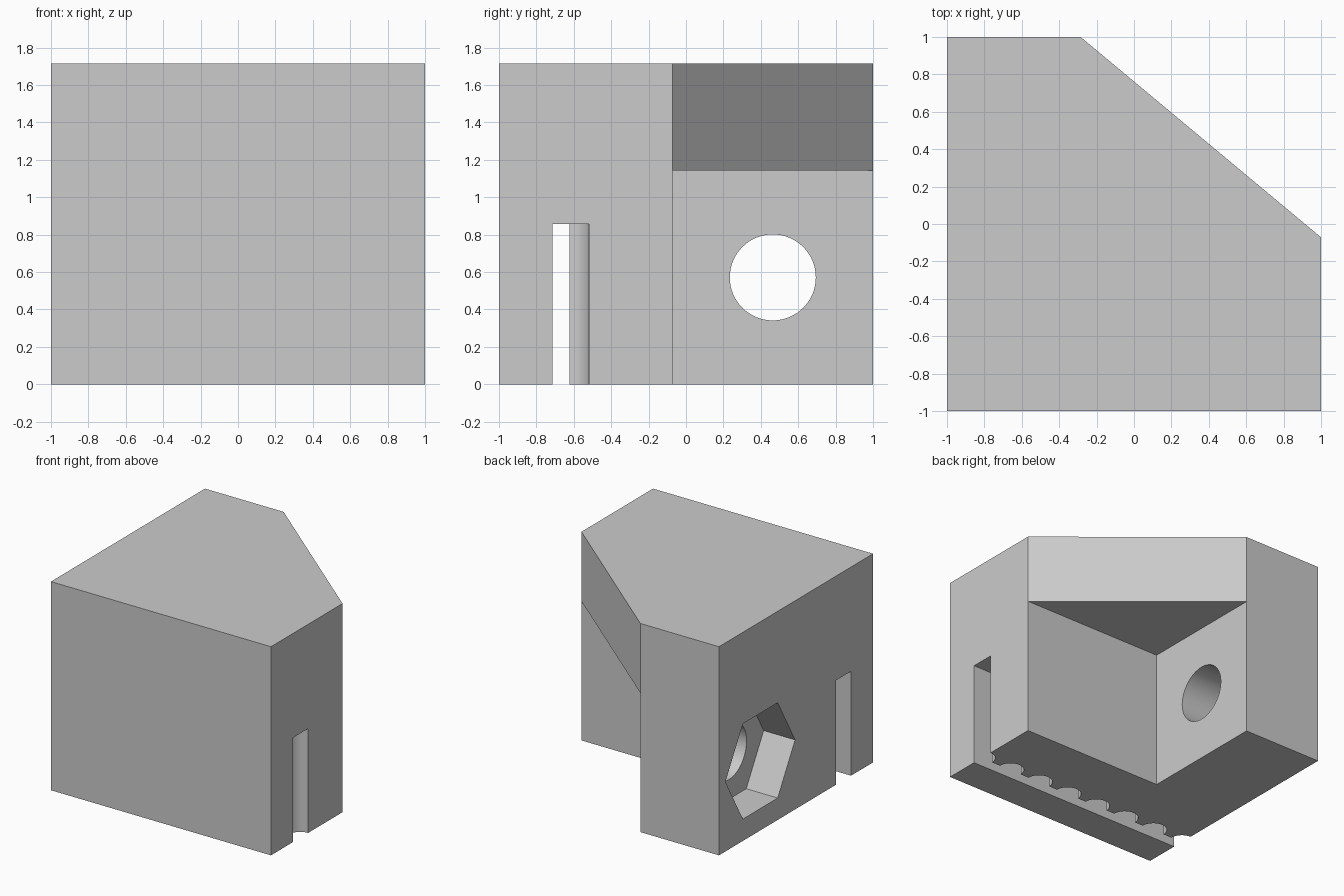
import bpy, bmesh
from math import cos, sin, pi, radians
from mathutils import Vector

if "Cube" in bpy.data.objects:
    bpy.data.objects.remove(bpy.data.objects["Cube"], do_unlink=True)

MM = 1 / 7                      # the block is 14 mm wide
TOP, LEDGE = 12 * MM, 8 * MM    # full height, underside of the sloped corner
NX, NY = -2 * MM, -0.5 * MM     # inner corner of the notch

grey = bpy.data.materials.new("grey plastic")
grey.use_nodes = True
grey.diffuse_color = (0.6, 0.6, 0.6, 1)
grey.node_tree.nodes["Principled BSDF"].inputs["Base Color"].default_value = (0.6, 0.6, 0.6, 1)


def add_object(name, bm):
    bmesh.ops.recalc_face_normals(bm, faces=bm.faces)
    mesh = bpy.data.meshes.new(name)
    bm.to_mesh(mesh)
    bm.free()
    mesh.materials.append(grey)
    obj = bpy.data.objects.new(name, mesh)
    bpy.context.collection.objects.link(obj)
    return obj


def prism(name, points, depth):
    """Extrude a closed outline along a vector."""
    bm = bmesh.new()
    face = bm.faces.new([bm.verts.new(p) for p in points])
    new = bmesh.ops.extrude_face_region(bm, geom=[face], use_keep_orig=True)
    moved = [g for g in new["geom"] if isinstance(g, bmesh.types.BMVert)]
    bmesh.ops.translate(bm, verts=moved, vec=Vector(depth))
    return add_object(name, bm)


def disc(x, y, z, radius, sides):
    return [(x, y + radius * cos(2 * pi * i / sides), z + radius * sin(2 * pi * i / sides))
            for i in range(sides)]


# Block: L-shaped below the ledge, bevelled corner above it
outline = [(-1, -1), (1, -1), (1, NY), (NX, NY), (NX, 1), (-1, 1)]
bm = bmesh.new()
low, mid, high = ([bm.verts.new((x, y, z)) for x, y in outline] for z in (0, LEDGE, TOP))
bm.faces.new(low)
for i in range(6):
    j = (i + 1) % 6
    bm.faces.new((low[i], low[j], mid[j], mid[i]))
bm.faces.new(mid[2:5])          # underside of the bevelled corner
bm.verts.remove(high.pop(3))    # the upper outline skips the notch corner
mid.pop(3)
for i in range(5):
    j = (i + 1) % 5
    bm.faces.new((mid[i], mid[j], high[j], high[i]))
bm.faces.new(high)
bmesh.ops.recalc_face_normals(bm, faces=bm.faces)
bmesh.ops.dissolve_limit(bm, angle_limit=radians(1), verts=bm.verts, edges=bm.edges)
block = add_object("belt_clamp_block", bm)

# Belt slot: straight on the front side, round tooth grooves on the back side
SLOT_FRONT, SLOT_BACK, GROOVE = -0.714, -0.622, 0.104
slot = [(-1.15, SLOT_FRONT, -0.1), (1.15, SLOT_FRONT, -0.1)]
for k in range(8):
    centre = 1 - 2 * k * MM
    for i in range(17):
        a = pi * i / 16
        slot.append((centre + GROOVE * cos(a), SLOT_BACK + GROOVE * sin(a), -0.1))
belt_slot = prism("belt_slot_cutter", slot, (0, 0, 0.1 + 6 * MM))

# Screw hole and hexagonal nut recess
HY, HZ = 0.464, 4 * MM
nut_recess = prism("nut_recess_cutter", disc(-1.1, HY, HZ, 0.452, 6), (0.1 + 2 * MM, 0, 0))
screw_hole = prism("screw_hole_cutter", disc(-0.85, HY, HZ, 0.23, 64), (0.75, 0, 0))

# Cut the block and bake the result
cutters = [belt_slot, nut_recess, screw_hole]
for cutter in cutters:
    cutter.hide_render = True
    mod = block.modifiers.new(cutter.name, "BOOLEAN")
    mod.operation = "DIFFERENCE"
    mod.solver = "EXACT"
    mod.object = cutter
bpy.context.view_layer.update()
baked = bpy.data.meshes.new_from_object(block.evaluated_get(bpy.context.evaluated_depsgraph_get()))
block.modifiers.clear()
block.data = baked
for cutter in cutters:
    bpy.data.objects.remove(cutter, do_unlink=True)

# Smooth the round surfaces, keep the flat ones crisp
for obj in bpy.context.selected_objects:
    obj.select_set(False)
block.select_set(True)
bpy.context.view_layer.objects.active = block
bpy.ops.object.shade_smooth_by_angle(angle=radians(30))
